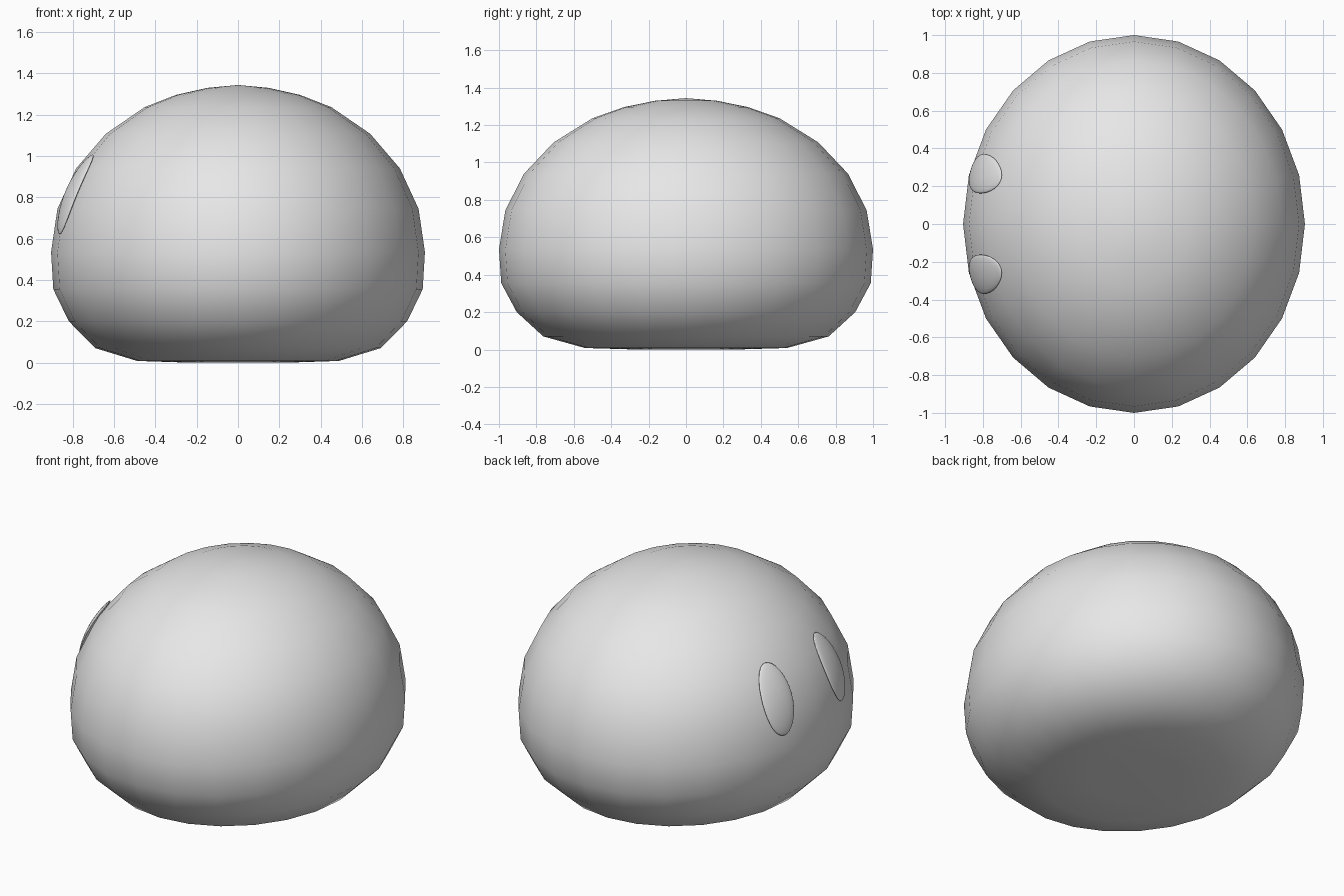
import bpy, bmesh, math
from mathutils import Vector, Matrix

cube = bpy.data.objects.get("Cube")
if cube:
    bpy.data.objects.remove(cube, do_unlink=True)

CENTRE = Vector((0, 0, 0.535))
RADII = Vector((0.905, 1.0, 0.81))

grey = bpy.data.materials.new("light grey")
grey.use_nodes = True
grey.diffuse_color = (0.8, 0.8, 0.8, 1)
grey.node_tree.nodes["Principled BSDF"].inputs["Base Color"].default_value = (0.8, 0.8, 0.8, 1)


def finish(bm, name):
    bmesh.ops.recalc_face_normals(bm, faces=bm.faces[:])
    mesh = bpy.data.meshes.new(name)
    bm.to_mesh(mesh)
    bm.free()
    mesh.materials.append(grey)
    mesh.shade_smooth()
    obj = bpy.data.objects.new(name, mesh)
    bpy.context.collection.objects.link(obj)
    return obj


# Body: rounded dome with a flattened base, lathed and widened along y
SEGMENTS = 24
profile = [(0.27, 0.0), (0.54, 0.008), (0.763, 0.07), (0.905, 0.2), (0.988, 0.355)]
profile += [(math.cos(math.radians(a)), CENTRE.z + RADII.z * math.sin(math.radians(a)))
            for a in range(0, 61, 15)]
profile += [(0.332, 1.296), (0.165, 1.33)]

bm = bmesh.new()
rings = []
for r, z in profile:
    angles = [math.tau * i / SEGMENTS for i in range(SEGMENTS)]
    rings.append([bm.verts.new((RADII.x * r * math.cos(a), RADII.y * r * math.sin(a), z))
                  for a in angles])
for low, high in zip(rings, rings[1:]):
    for i in range(SEGMENTS):
        j = (i + 1) % SEGMENTS
        bm.faces.new((low[i], low[j], high[j], high[i]))
for ring, z in ((rings[0], 0.0), (rings[-1], 1.344)):
    tip = bm.verts.new((0, 0, z))
    for i in range(SEGMENTS):
        bm.faces.new((ring[i], ring[(i + 1) % SEGMENTS], tip))
finish(bm, "body")


# Eyes: thin ovals wrapped over the body on its -x side
def add_eye(name, side):
    bm = bmesh.new()
    bmesh.ops.create_uvsphere(bm, u_segments=32, v_segments=16, radius=1)
    middle = Vector((-0.80, 0.265 * side, 0.82))
    normal = Vector([(middle - CENTRE)[k] / RADII[k] ** 2 for k in range(3)]).normalized()
    across = Vector((0, 0, 1)).cross(normal).normalized()
    up = normal.cross(across)
    for v in bm.verts:
        spot = middle + across * v.co.x * 0.105 + up * v.co.y * 0.215 - CENTRE
        reach = math.sqrt(sum((spot[k] / RADII[k]) ** 2 for k in range(3)))
        v.co = CENTRE + spot / reach + normal * v.co.z * 0.015
    finish(bm, name)


add_eye("left_eye", 1)
add_eye("right_eye", -1)
